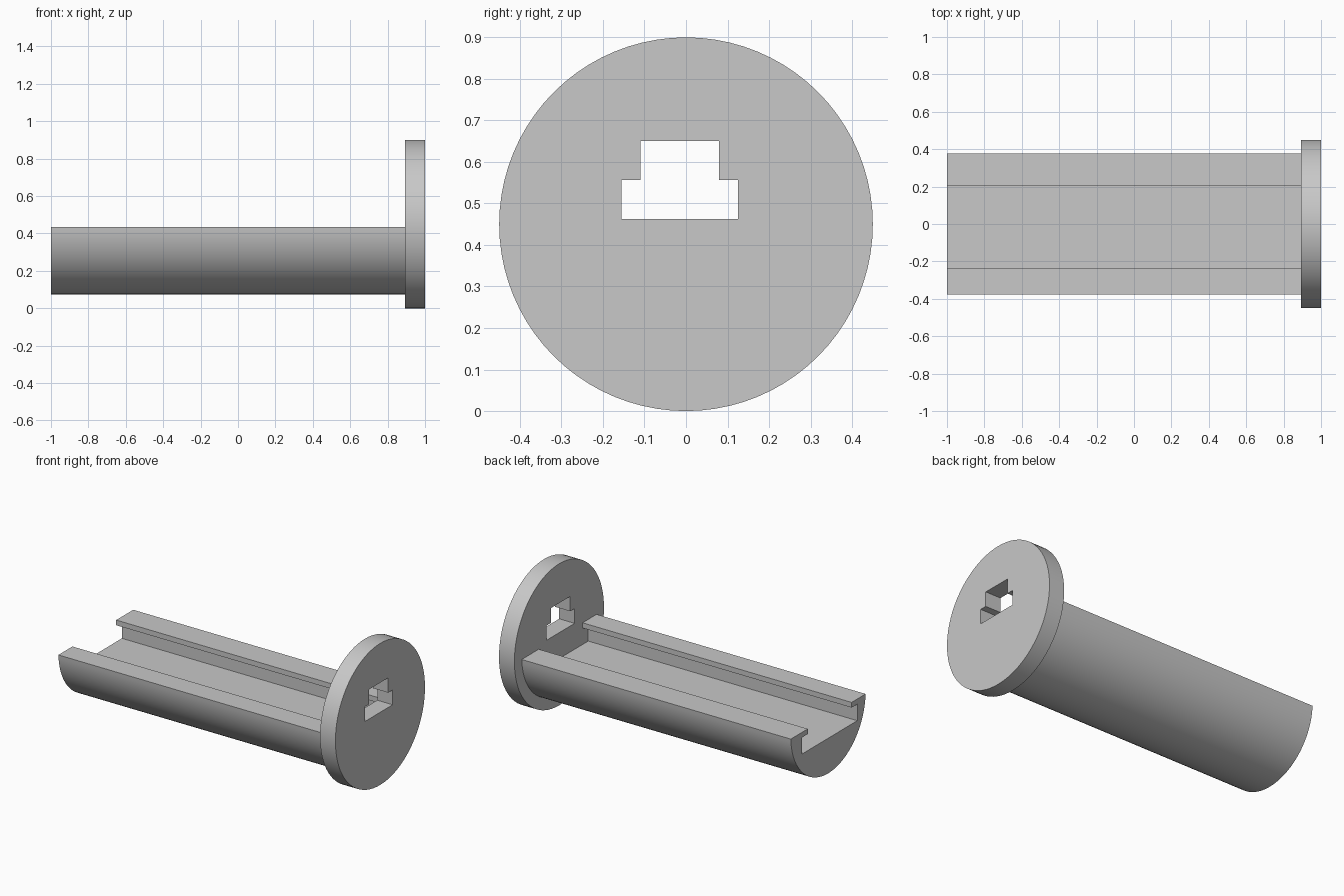
import bpy, bmesh, math

cube = bpy.data.objects.get("Cube")
if cube:
    bpy.data.objects.remove(cube, do_unlink=True)

AXIS_Z = 0.45       # height of the shared axis
FLANGE_R = 0.45
ROD_R = 0.376
FLANGE_X = 0.892    # inner face of the flange
SLOT_Y = -0.015     # the channel and hole sit slightly off centre

grey = bpy.data.materials.new("plain grey")
grey.use_nodes = True
grey.diffuse_color = (0.58, 0.58, 0.58, 1)
grey.node_tree.nodes["Principled BSDF"].inputs["Base Color"].default_value = grey.diffuse_color


def extrude_profile(name, profile, x0, x1):
    """Solid made by sweeping a closed (y, z) outline from x0 to x1."""
    bm = bmesh.new()
    face = bm.faces.new([bm.verts.new((x0, y, z)) for y, z in profile])
    swept = bmesh.ops.extrude_face_region(bm, geom=[face])["geom"]
    verts = [g for g in swept if isinstance(g, bmesh.types.BMVert)]
    bmesh.ops.translate(bm, verts=verts, vec=(x1 - x0, 0, 0))
    bmesh.ops.recalc_face_normals(bm, faces=bm.faces)
    mesh = bpy.data.meshes.new(name)
    bm.to_mesh(mesh)
    bm.free()
    mesh.materials.append(grey)
    obj = bpy.data.objects.new(name, mesh)
    bpy.context.collection.objects.link(obj)
    return obj


def arc(radius, start, end, steps):
    angles = [start + (end - start) * i / steps for i in range(steps + 1)]
    return [(radius * math.cos(a), AXIS_Z + radius * math.sin(a)) for a in angles]


def mirrored(half):
    """Outline symmetric about the slot centre, from (offset, z) points."""
    return ([(SLOT_Y + w, z) for w, z in half]
            + [(SLOT_Y - w, z) for w, z in reversed(half)])


# Half-round rod with an undercut channel along its top
TOP_Z = 0.435
dip = math.asin((AXIS_Z - TOP_Z) / ROD_R)
channel = mirrored([(0.22, TOP_Z), (0.22, 0.402), (0.277, 0.402), (0.277, 0.297)])
outline = arc(ROD_R, math.pi + dip, 2 * math.pi - dip, 48) + channel
rod = extrude_profile("channel_rod", outline, -1, FLANGE_X)

# Round end flange
disc = arc(FLANGE_R, 0, 2 * math.pi, 80)[:-1]
flange = extrude_profile("end_flange", disc, FLANGE_X, 1)

# Stepped hole through the flange
hole = mirrored([(0.14, 0.462), (0.14, 0.556), (0.095, 0.556), (0.095, 0.65)])
cutter = extrude_profile("hole_cutter", hole, FLANGE_X - 0.1, 1.1)
cutter.hide_render = True
cut = flange.modifiers.new("hole", 'BOOLEAN')
cut.operation = 'DIFFERENCE'
cut.solver = 'EXACT'
cut.object = cutter
bpy.context.view_layer.objects.active = flange
bpy.ops.object.modifier_apply(modifier=cut.name)
bpy.data.objects.remove(cutter, do_unlink=True)

# Smooth the round sides, keep the edges crisp
bpy.ops.object.select_all(action='DESELECT')
for part in (rod, flange):
    part.select_set(True)
bpy.ops.object.shade_smooth_by_angle(angle=math.radians(30))
